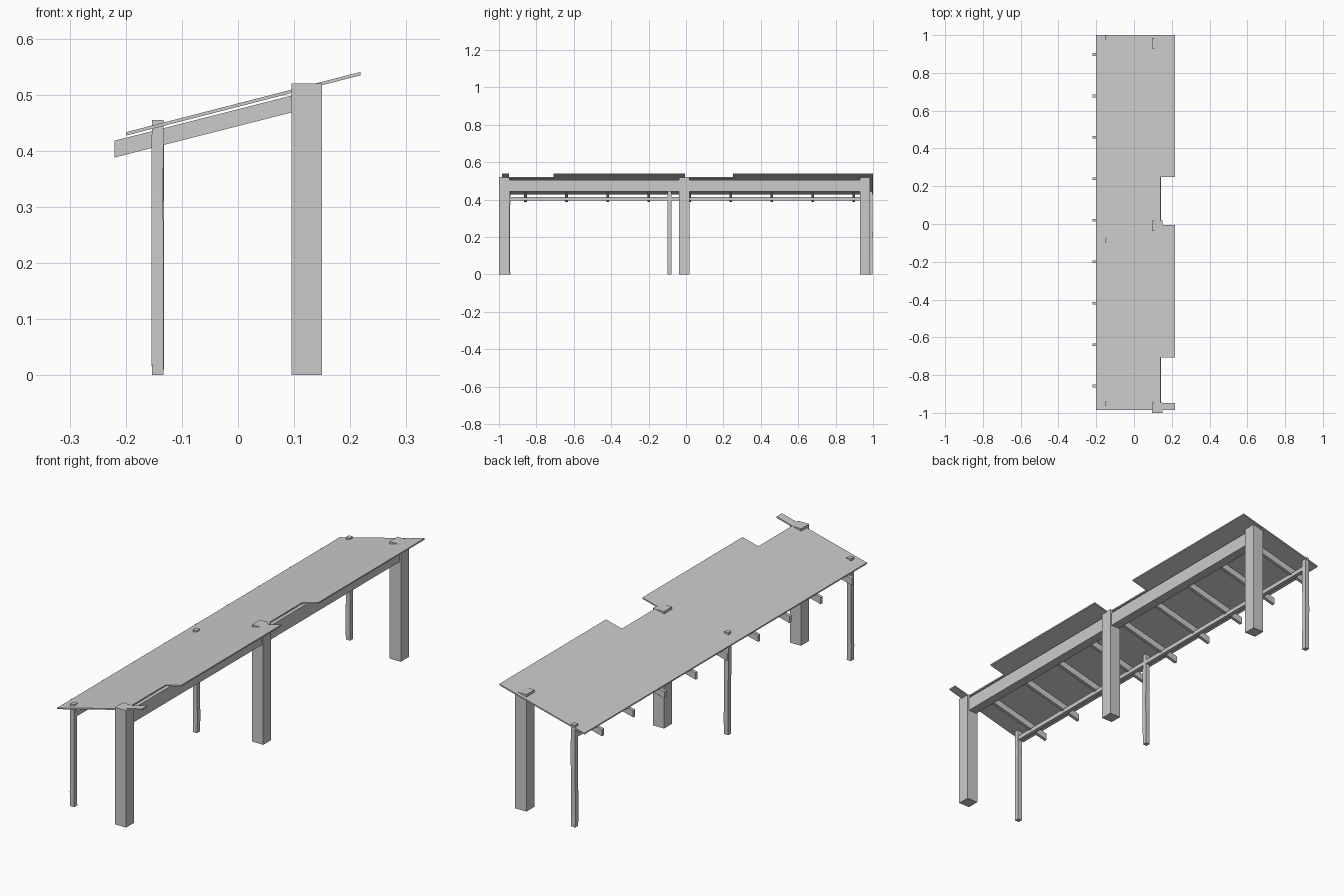
import bpy, bmesh, random
from mathutils import Vector

if "Cube" in bpy.data.objects:
    bpy.data.objects.remove(bpy.data.objects["Cube"])

random.seed(4)


def make_object(name, bm):
    bmesh.ops.recalc_face_normals(bm, faces=bm.faces)
    mesh = bpy.data.meshes.new(name)
    bm.to_mesh(mesh)
    bm.free()
    ob = bpy.data.objects.new(name, mesh)
    bpy.context.collection.objects.link(ob)
    return ob


def prism(name, profile, offset):
    """Extrude a closed outline along an offset vector."""
    bm = bmesh.new()
    face = bm.faces.new([bm.verts.new(p) for p in profile])
    res = bmesh.ops.extrude_face_region(bm, geom=[face])
    verts = [g for g in res["geom"] if isinstance(g, bmesh.types.BMVert)]
    bmesh.ops.translate(bm, verts=verts, vec=Vector(offset))
    # keep the start cap: extrusion of a lone face may leave it in place
    bmesh.ops.holes_fill(bm, edges=[e for e in bm.edges if e.is_boundary], sides=0)
    return make_object(name, bm)


def box(name, x0, x1, y0, y1, z0, z1):
    return prism(name, [(x0, y0, z0), (x1, y0, z0), (x1, y1, z0), (x0, y1, z0)],
                 (0, 0, z1 - z0))


def rough_post(name, x, y, half, height):
    """Thin, slightly crooked timber post made of stacked rings."""
    bm = bmesh.new()
    prev = None
    levels = [0, 0.06, 0.2, 0.33, height]
    for i, z in enumerate(levels):
        end = i in (0, len(levels) - 1)
        dx = 0 if end else random.uniform(-0.0012, 0.0012)
        dy = 0 if end else random.uniform(-0.0012, 0.0012)
        ring = [bm.verts.new((x + dx + sx * half, y + dy + sy * half, z))
                for sx, sy in ((-1, -1), (1, -1), (1, 1), (-1, 1))]
        if prev:
            for k in range(4):
                n = (k + 1) % 4
                bm.faces.new((prev[k], prev[n], ring[n], ring[k]))
        else:
            bm.faces.new(ring[::-1])
        prev = ring
    bm.faces.new(prev)
    return make_object(name, bm)


# Thin sloping roof sheet with notched high edge
def roof_z(x):
    return 0.427 + (x + 0.2) * 0.257


outline = [(-0.2, -0.985), (0.218, -0.985), (0.218, -0.947), (0.14, -0.947),
           (0.14, -0.708), (0.218, -0.708), (0.218, -0.005), (0.14, -0.005),
           (0.14, 0.25), (0.218, 0.25), (0.218, 1.0), (-0.2, 1.0)]
prism("roof_sheet", [(x, y, roof_z(x)) for x, y in outline], (0, 0, 0.006))

# Heavy posts on the high side
for i, y in enumerate((-0.972, -0.009, 0.957)):
    box(f"tall_post_{i + 1}", 0.095, 0.15, y - 0.028, y + 0.028, 0, 0.52)

# Slim posts on the low side
for i, y in enumerate((-0.95, -0.088, 0.987)):
    rough_post(f"slim_post_{i + 1}", -0.143, y, 0.0105, 0.455)

# Beams along the length
box("high_beam", 0.1, 0.143, -0.96, 0.95, 0.442, 0.504)
box("low_beam", -0.152, -0.134, -0.955, 0.99, 0.396, 0.415)

# Rafters under the roof
rafter = [(-0.22, 0.388), (0.11, 0.472), (0.11, 0.502), (-0.22, 0.418)]
for i in range(9):
    y = -0.858 + i * 0.2194
    prism(f"rafter_{i + 1}", [(x, y - 0.007, z) for x, z in rafter], (0, 0.014, 0))
